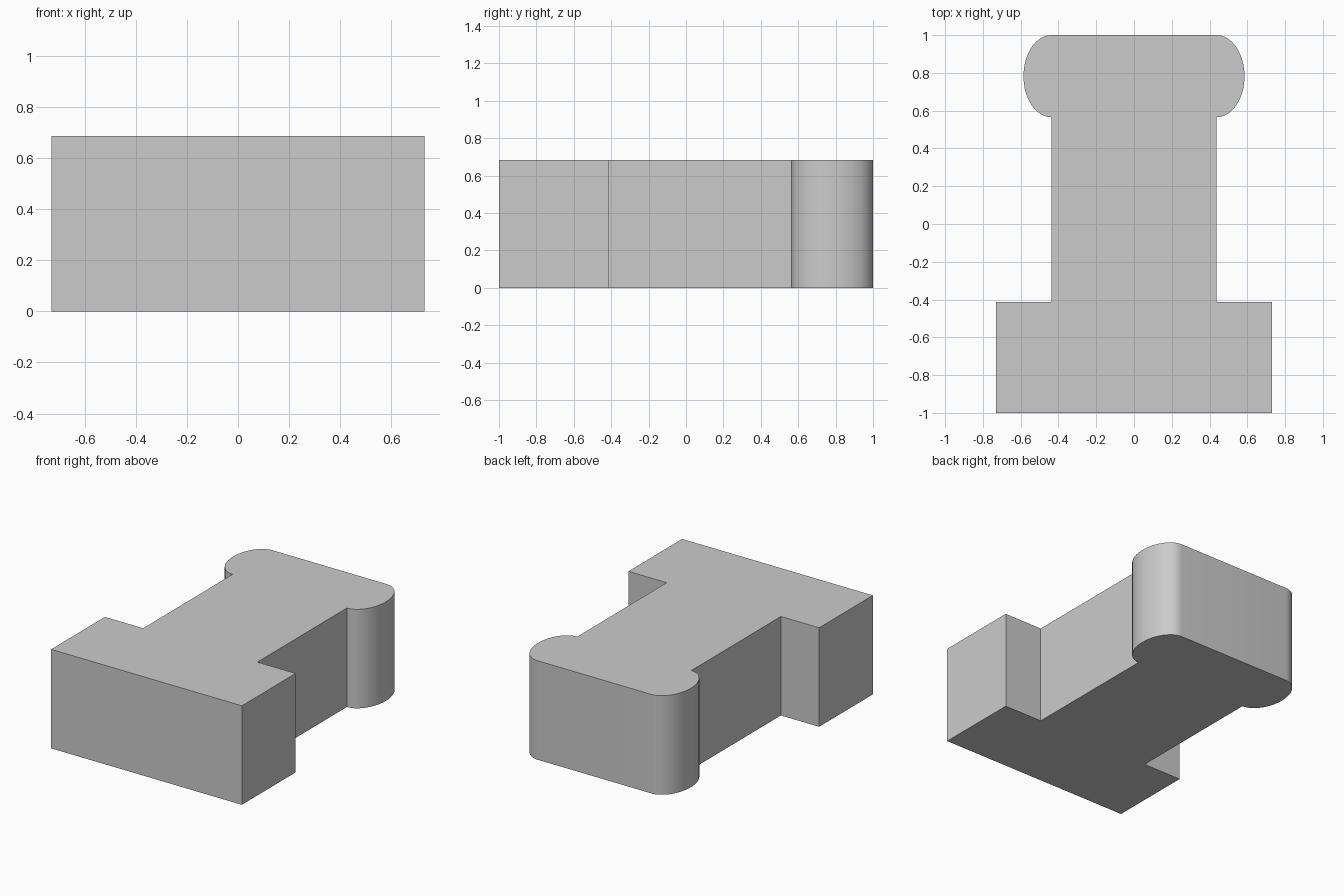
import bpy, bmesh, math

default = bpy.data.objects.get("Cube")
if default:
    bpy.data.objects.remove(default, do_unlink=True)

HEIGHT = 0.685
BASE_X, NECK_X = 0.73, 0.437
BASE_TOP, HEAD_LOW, HEAD_HIGH = -0.413, 0.565, 1.0
LOBE_X, SEGMENTS = 0.148, 32

grey = bpy.data.materials.new("plain grey")
grey.use_nodes = True
colour = (0.6, 0.6, 0.6, 1)
grey.diffuse_color = colour
grey.node_tree.nodes["Principled BSDF"].inputs["Base Color"].default_value = colour

# Right half of the outline: wide base, neck, rounded head lobe
half = [(BASE_X, -1), (BASE_X, BASE_TOP), (NECK_X, BASE_TOP)]
mid, radius = (HEAD_LOW + HEAD_HIGH) / 2, (HEAD_HIGH - HEAD_LOW) / 2
for i in range(SEGMENTS + 1):
    a = math.pi * (i / SEGMENTS - 0.5)
    half.append((NECK_X + LOBE_X * math.cos(a), mid + radius * math.sin(a)))
outline = half + [(-x, y) for x, y in reversed(half)]

# Extrude the mirrored outline into a solid block
bm = bmesh.new()
face = bm.faces.new([bm.verts.new((x, y, 0)) for x, y in outline])
result = bmesh.ops.extrude_face_region(bm, geom=[face], use_keep_orig=True)
top = [g for g in result["geom"] if isinstance(g, bmesh.types.BMVert)]
bmesh.ops.translate(bm, vec=(0, 0, HEIGHT), verts=top)
bmesh.ops.recalc_face_normals(bm, faces=bm.faces)
mesh = bpy.data.meshes.new("t_shaped_block")
bm.to_mesh(mesh)
bm.free()
mesh.materials.append(grey)
block = bpy.data.objects.new("t_shaped_block", mesh)
bpy.context.collection.objects.link(block)

# Smooth the lobes, keep the corners crisp
bpy.context.view_layer.objects.active = block
block.select_set(True)
bpy.ops.object.shade_smooth_by_angle(angle=math.radians(30))
